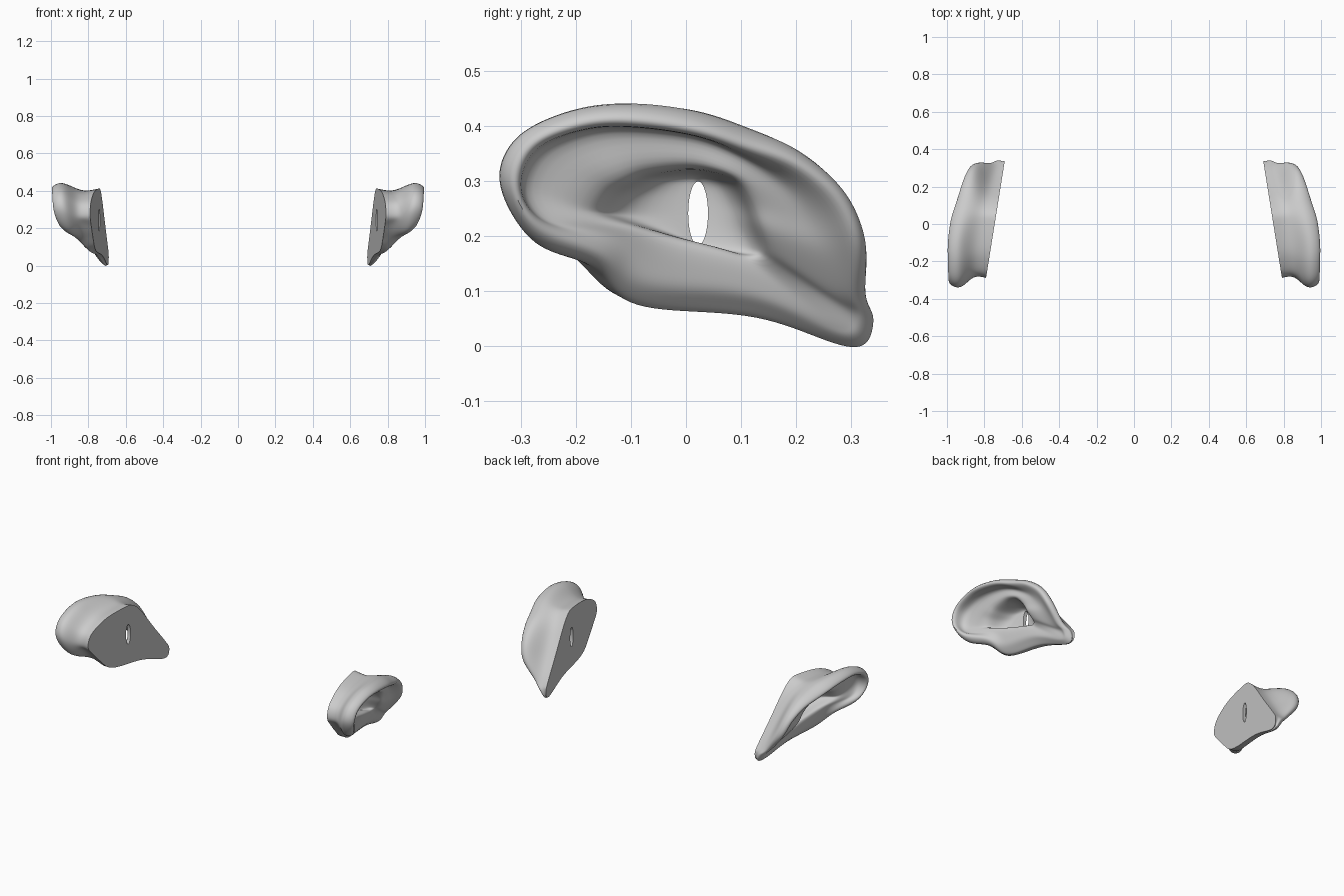
import bpy, bmesh, math
from mathutils import Vector

if "Cube" in bpy.data.objects:
    bpy.data.objects.remove(bpy.data.objects["Cube"])

N, STEP = 16, 3          # control points per ring, spline samples per span


def attach_x(y):
    """Flat attachment plane of the ear, slightly toed in toward the back."""
    return 0.745 - 0.16 * y


# Outer silhouette of the ear (y, z, x)
outline = [(-.352, .30, .935), (-.318, .39, .942), (-.212, .441, .945), (-.1, .453, .945),
           (.02, .436, .93), (.12, .40, .91), (.216, .361, .88), (.30, .286, .86),
           (.338, .19, .83), (.330, .09, .77), (.343, .045, .725), (.306, -.007, .705),
           (.13, .054, .755), (-.09, .071, .79), (-.16, .142, .86), (-.28, .178, .91)]
# Flat attachment outline (y, z)
base = [(-.288, .265), (-.27, .33), (-.2, .375), (-.12, .40), (0, .412), (.06, .405),
        (.12, .35), (.18, .27), (.24, .19), (.31, .1), (.338, .05), (.305, .0),
        (.13, .055), (-.1, .08), (-.19, .15), (-.25, .215)]
# Groove inside the rim (y, z, x)
groove = [(-.305, .29, .92), (-.275, .36, .92), (-.19, .398, .915), (-.1, .404, .915),
          (.02, .387, .905), (.11, .345, .89), (.18, .29, .865), (.22, .23, .845),
          (.25, .17, .825), (.27, .10, .78), (.29, .065, .75), (.27, .045, .75),
          (.11, .12, .80), (-.06, .14, .83), (-.13, .2, .865), (-.26, .225, .92)]
# Inner fold bordering the bowl (y, z, x)
fold = [(-.16, .245, .88), (-.14, .275, .89), (-.11, .295, .90), (-.07, .312, .90),
        (0, .322, .90), (.05, .317, .90), (.09, .30, .89), (.115, .26, .87),
        (.13, .22, .86), (.145, .18, .835), (.14, .165, .815), (.11, .165, .805),
        (.06, .18, .81), (-.02, .20, .83), (-.09, .22, .85), (-.14, .235, .87)]
# How strongly the rim curls over, fading out toward the lobe
curl = [1, 1, 1, 1, 1, .8, .55, .3, .15, 0, .2, .2, 0, 0, .1, .8]


def vec(p):
    return Vector((p[2], p[0], p[1]))


outline, groove, fold = ([vec(p) for p in r] for r in (outline, groove, fold))
base = [Vector((attach_x(y), y, z)) for y, z in base]

# Canal opening, on the back plane and at the bowl floor
canal_back, canal_front = [], []
for i in range(N):
    a = math.pi - 2 * math.pi * i / N
    y, z = .022 + .018 * math.cos(a), .242 + .058 * math.sin(a)
    canal_back.append(Vector((attach_x(y), y, z)))
    canal_front.append(Vector((attach_x(y) + .02, y, z)))

# Rings derived from the profiles: undercut back, rounded rim, lip and bowl
neck, under, crest, lip, bowl, wall = [], [], [], [], [], []
for i in range(N):
    o, b, g, f, h, c = outline[i], base[i], groove[i], fold[i], canal_front[i], curl[i]
    inward = Vector((0, g.y - o.y, g.z - o.z))
    inward = inward.normalized() * min(inward.length, .05)
    rise = .02 + .04 * min(1, c + .4 * (i in (6, 7, 8)))
    deep = o.x - b.x
    n = b.lerp(o, .1)                        # hollow behind the rim
    n.x = b.x + deep * .42
    neck.append(n + inward * .42 * c)
    u = b.lerp(o, .6 - .2 * c)
    u.x = o.x - min(.05, deep * .3)
    under.append(u)
    crest.append(o + inward * (.45 + .25 * c) + Vector((rise, 0, 0)))
    curled = o + inward * 1.2 + Vector((rise * .7, 0, 0))
    plain = o.lerp(g, .6) + Vector((.012, 0, 0))
    lip.append(plain.lerp(curled, c))
    w = f.lerp(h, .12)
    w.x = f.x * .5 + h.x * .5
    wall.append(w)
    k = f.lerp(h, .4)
    k.x = h.x + .012
    bowl.append(k)
slope = [g.lerp(f, .55) + Vector((.004, 0, 0)) for g, f in zip(groove, fold)]

rings = [canal_back, base, neck, under, outline, crest, lip, groove, slope, fold,
         wall, bowl, canal_front]
SHARP = {0, 1, 12}       # crisp edges: attachment rim and canal


def smooth_ring(r):
    """Closed Catmull-Rom curve through the ring points."""
    out = []
    for i in range(N):
        p0, p1, p2, p3 = (r[(i + k) % N] for k in (-1, 0, 1, 2))
        for s in range(STEP):
            t = s / STEP
            out.append(.5 * (2 * p1 + (p2 - p0) * t + (2 * p0 - 5 * p1 + 4 * p2 - p3) * t ** 2
                             + (3 * p1 - p0 - 3 * p2 + p3) * t ** 3))
    return out


# Loft the closed stack of rings
bm = bmesh.new()
crease = bm.edges.layers.float.new("crease_edge")
loops = [[bm.verts.new(p) for p in smooth_ring(r)] for r in rings]
M = N * STEP
for a in range(len(loops)):
    la, lb = loops[a], loops[(a + 1) % len(loops)]
    for i in range(M):
        j = (i + 1) % M
        bm.faces.new((la[i], la[j], lb[j], lb[i]))
for a in SHARP:
    for i in range(M):
        bm.edges.get((loops[a][i], loops[a][(i + 1) % M]))[crease] = 1.0
bmesh.ops.recalc_face_normals(bm, faces=bm.faces)
mesh = bpy.data.meshes.new("ears")
bm.to_mesh(mesh)
bm.free()
ears = bpy.data.objects.new("ears", mesh)
bpy.context.collection.objects.link(ears)

# Mirror to the other side, then smooth
ears.modifiers.new("mirror", 'MIRROR').use_axis = (True, False, False)
sub = ears.modifiers.new("smooth", 'SUBSURF')
sub.levels = sub.render_levels = 2
bpy.context.view_layer.objects.active = ears
ears.select_set(True)
for name in ("mirror", "smooth"):
    bpy.ops.object.modifier_apply(modifier=name)
bpy.ops.object.shade_smooth_by_angle(angle=math.radians(40))
